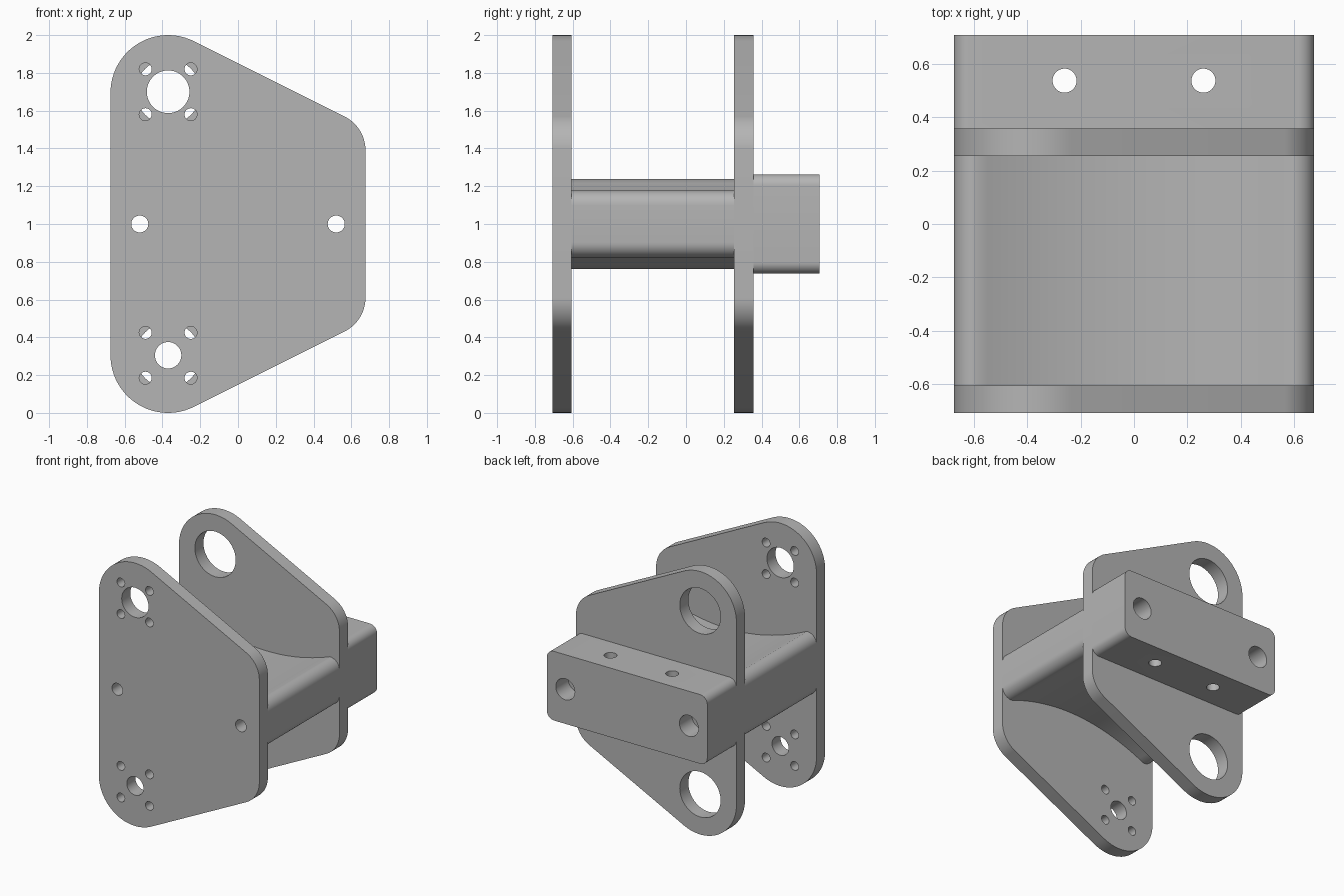
import bpy
import bmesh
from math import pi, sin, cos, atan2
from mathutils import Matrix, Vector

cube = bpy.data.objects.get("Cube")
if cube:
    bpy.data.objects.remove(cube, do_unlink=True)

grey = bpy.data.materials.new("plain grey")
grey.use_nodes = True
tone = (0.46, 0.46, 0.46, 1)
grey.diffuse_color = tone
grey.node_tree.nodes["Principled BSDF"].inputs["Base Color"].default_value = tone


def arc(x, z, r, start, end, steps=16):
    """Points along an arc in the xz plane."""
    angles = [start + (end - start) * i / steps for i in range(steps + 1)]
    return [(x + r * cos(a), z + r * sin(a)) for a in angles]


def prism(name, profile, y0, y1):
    """Extrude an xz profile from y0 to y1."""
    bm = bmesh.new()
    face = bm.faces.new([bm.verts.new((x, y0, z)) for x, z in profile])
    grown = bmesh.ops.extrude_face_region(bm, geom=[face])["geom"]
    verts = [v for v in grown if isinstance(v, bmesh.types.BMVert)]
    bmesh.ops.translate(bm, verts=verts, vec=(0, y1 - y0, 0))
    bmesh.ops.recalc_face_normals(bm, faces=bm.faces)
    mesh = bpy.data.meshes.new(name)
    bm.to_mesh(mesh)
    bm.free()
    mesh.materials.append(grey)
    obj = bpy.data.objects.new(name, mesh)
    bpy.context.collection.objects.link(obj)
    return obj


def drill(obj, centre, radius, depth, axis="Y"):
    """Cut a round hole centred on a point."""
    bm = bmesh.new()
    turn = Matrix.Rotation(pi / 2, 4, "X") if axis == "Y" else Matrix()
    bmesh.ops.create_cone(bm, cap_ends=True, segments=40, radius1=radius, radius2=radius,
                          depth=depth, matrix=Matrix.Translation(Vector(centre)) @ turn)
    mesh = bpy.data.meshes.new("hole_cutter")
    bm.to_mesh(mesh)
    bm.free()
    mesh.materials.append(grey)
    cutter = bpy.data.objects.new("hole_cutter", mesh)
    cutter.hide_render = True
    bpy.context.collection.objects.link(cutter)
    mod = obj.modifiers.new("hole", "BOOLEAN")
    mod.operation, mod.solver, mod.object = "DIFFERENCE", "EXACT", cutter
    graph = bpy.context.evaluated_depsgraph_get()
    cut = bpy.data.meshes.new_from_object(obj.evaluated_get(graph))
    obj.modifiers.clear()
    obj.data = cut
    bpy.data.objects.remove(cutter, do_unlink=True)


# Side plates share one rounded outline, symmetric about z = 1
lean = atan2(2, 1)
upper = arc(0.475, 1.39, 0.2, 0, lean) + arc(-0.37, 1.695, 0.305, lean, pi, 24)
lower = [(x, 2 - z) for x, z in reversed(upper)]
outline = upper + lower
front_plate = prism("front_plate", outline, -0.708, -0.605)
back_plate = prism("back_plate", outline, 0.255, 0.358)

# Bearing holes, with four screw holes round each on the front plate
for z, radius in ((1.7, 0.113), (0.305, 0.07)):
    drill(front_plate, (-0.37, -0.65, z), radius, 0.4)
    drill(back_plate, (-0.37, 0.3, z), 0.172, 0.4)
    for dx in (-0.12, 0.12):
        for dz in (-0.12, 0.12):
            drill(front_plate, (-0.37 + dx, -0.65, z + dz), 0.033, 0.4)


# Waisted connector between the plates, with rounded ends
def waist(x):
    return 1.24 - 0.2286 * (x + 0.6) + 0.357 * (x + 0.6) * (x - 0.1)


top = arc(0.595, waist(0.595) - 0.08, 0.08, 0, pi / 2, 10)
top += [(0.55 - 1.1 * i / 22, waist(0.55 - 1.1 * i / 22)) for i in range(23)]
top += arc(-0.595, waist(-0.595) - 0.08, 0.08, pi / 2, pi, 10)
connector = prism("connector", top + [(x, 2 - z) for x, z in reversed(top)], -0.605, 0.255)

# Mounting block behind the back plate
half = arc(0.615, 1.203, 0.06, 0, pi / 2, 10) + arc(-0.615, 1.203, 0.06, pi / 2, pi, 10)
mounting_block = prism("mounting_block", half + [(x, 2 - z) for x, z in reversed(half)],
                       0.358, 0.708)

# Long bolt holes through every part, counterbored at the back, plus upright holes
for side in (-1, 1):
    for part in (front_plate, connector, back_plate, mounting_block):
        drill(part, (side * 0.52, 0, 1), 0.045, 3)
    drill(mounting_block, (side * 0.52, 0.708, 1), 0.08, 0.3)
    drill(mounting_block, (side * 0.26, 0.537, 1), 0.045, 2, "Z")

# Smooth curved walls, keep edges crisp
bpy.ops.object.select_all(action="DESELECT")
for part in (front_plate, back_plate, connector, mounting_block):
    part.select_set(True)
    bpy.context.view_layer.objects.active = part
bpy.ops.object.shade_smooth_by_angle(angle=pi / 6)
